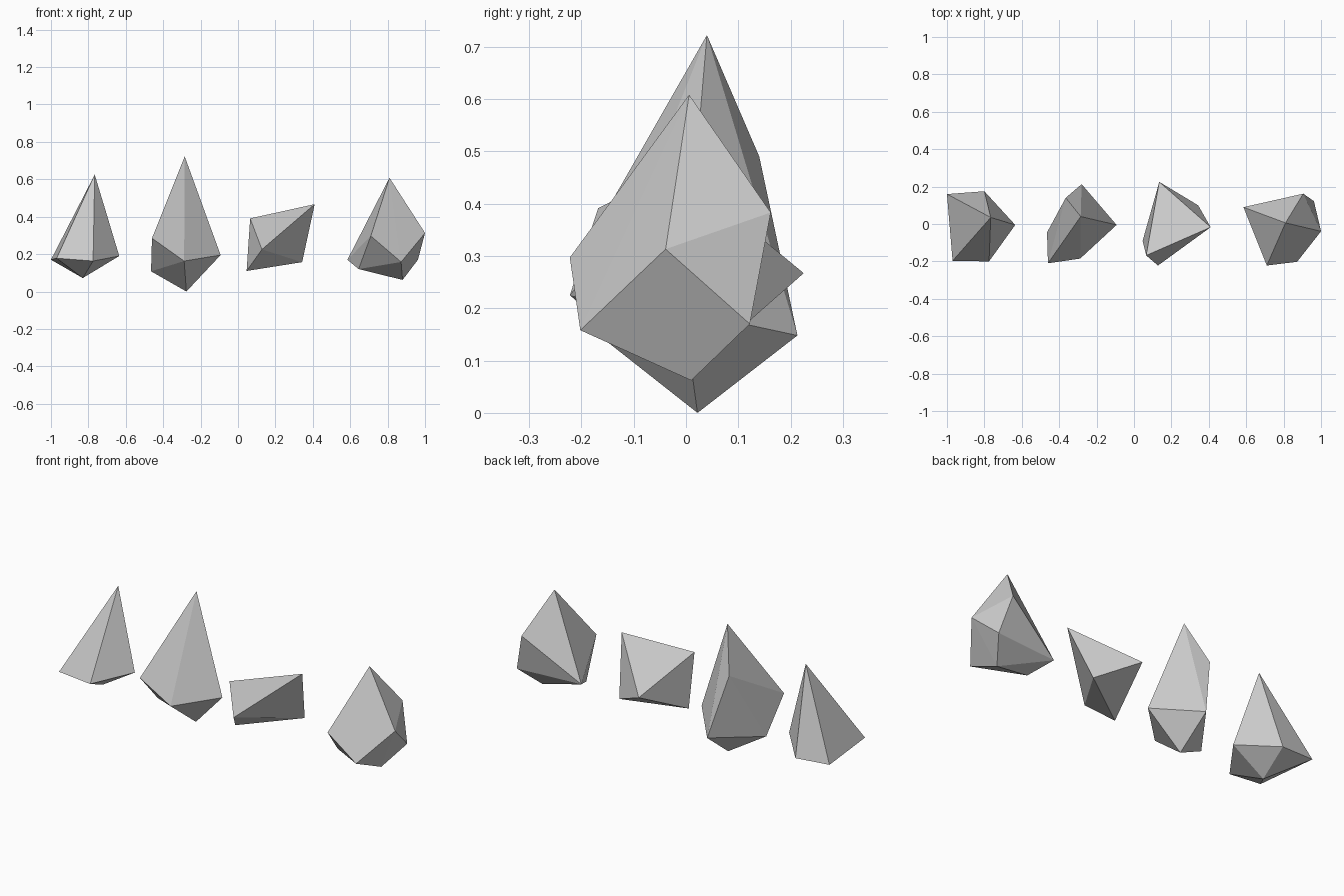
import bpy, bmesh

if "Cube" in bpy.data.objects:
    bpy.data.objects.remove(bpy.data.objects["Cube"])


def faceted_stone(name, tip, corners, base):
    """Flat-faced stone: the convex hull of a tip, a few side corners and a base point."""
    bm = bmesh.new()
    for p in [tip, *corners, base]:
        bm.verts.new(p)
    hull = bmesh.ops.convex_hull(bm, input=bm.verts[:])
    loose = [v for v in bm.verts if not v.link_faces]
    bmesh.ops.delete(bm, geom=loose, context='VERTS')
    bmesh.ops.recalc_face_normals(bm, faces=bm.faces[:])
    mesh = bpy.data.meshes.new(name)
    bm.to_mesh(mesh)
    bm.free()
    obj = bpy.data.objects.new(name, mesh)
    bpy.context.collection.objects.link(obj)
    return obj


# Pointed stone with a five-sided girdle
faceted_stone("pointed_stone", (-.766, .035, .625),
              [(-1, .16, .17), (-.80, .175, .16), (-.635, -.005, .19),
               (-.775, -.20, .163), (-.97, -.197, .178)],
              (-.83, -.01, .072))

# Tallest stone with a high rear shoulder
faceted_stone("tall_stone", (-.285, .04, .722),
              [(-.46, -.21, .285), (-.465, -.045, .108), (-.288, -.185, .163),
               (-.093, -.005, .195), (-.28, .213, .148), (-.365, .14, .49)],
              (-.276, .022, 0))

# Small blocky stone with a slanted top
faceted_stone("block_stone", (.41, -.017, .467),
              [(.065, -.168, .391), (.128, -.222, .225),
               (.135, .225, .267), (.343, .10, .157)],
              (.046, -.09, .11))

# Wide stone with many corners
faceted_stone("wide_stone", (.81, .006, .608),
              [(.71, -.222, .297), (.872, -.202, .158), (1, -.039, .313),
               (.962, .122, .17), (.905, .162, .383), (.585, .09, .17),
               (.645, -.04, .12)],
              (.88, .01, .062))
